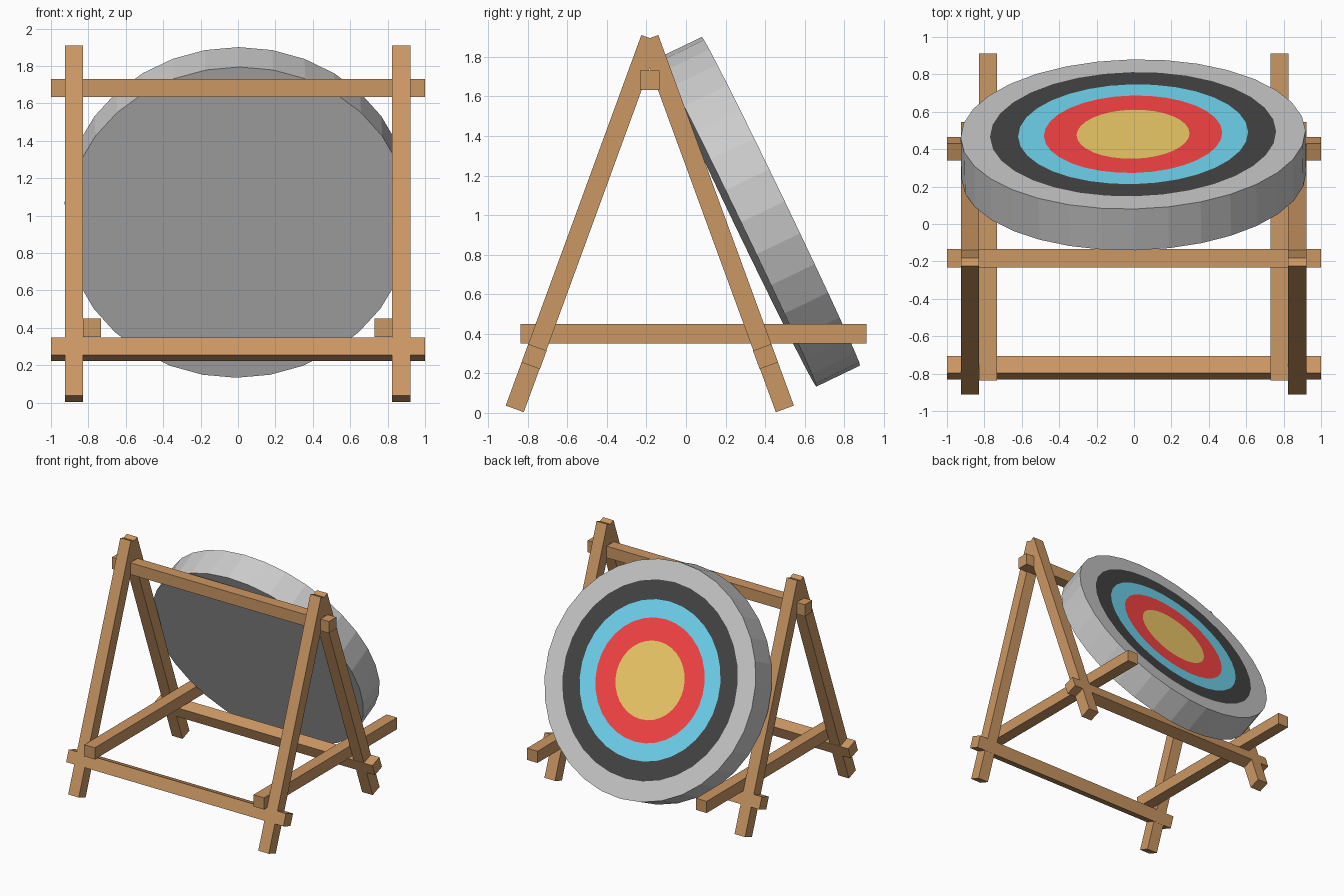
import bpy, bmesh
from math import sin, cos, pi, radians
from mathutils import Matrix

if "Cube" in bpy.data.objects:
    bpy.data.objects.remove(bpy.data.objects["Cube"])


def material(name, rgb):
    m = bpy.data.materials.new(name)
    m.diffuse_color = (*rgb, 1)
    m.use_nodes = True
    m.node_tree.nodes["Principled BSDF"].inputs["Base Color"].default_value = m.diffuse_color
    return m


WOOD = material("wood", (0.60, 0.31, 0.125))
RING_MATS = [material("gold_paint", (0.91, 0.63, 0.15)),
             material("red_paint", (1.0, 0.06, 0.06)),
             material("blue_paint", (0.17, 0.70, 0.92)),
             material("black_paint", (0.06, 0.06, 0.06))]


def beam(name, size, loc, tilt=0.0):
    bm = bmesh.new()
    bmesh.ops.create_cube(bm, size=1, matrix=Matrix.Diagonal((*size, 1)))
    me = bpy.data.meshes.new(name)
    bm.to_mesh(me)
    bm.free()
    me.materials.append(WOOD)
    ob = bpy.data.objects.new(name, me)
    ob.location = loc
    ob.rotation_euler.x = tilt
    bpy.context.collection.objects.link(ob)
    return ob


T = 0.097              # beam thickness
APEX_Y = -0.183        # symmetry line of the A-frames
TILT = radians(20.1)

# A-frame legs and side stretchers
for x, side in ((-0.877, "left"), (0.873, "right")):
    for s, end in ((-1, "front"), (1, "rear")):
        beam(f"{end}_leg_{side}", (T, T, 1.995),
             (x, APEX_Y + s * 0.340, 0.957), s * TILT)
    beam(f"side_stretcher_{side}", (T, 1.75, T),
         (x * 0.89, 0.037, 0.40))

# Cross bars, the lower ones lying flush with the legs
beam("top_bar", (2, T, T), (0, APEX_Y, 1.682))
for s, end in ((-1, "front"), (1, "rear")):
    beam(f"{end}_lower_bar", (2, T + 0.002, T + 0.002),
         (0, APEX_Y + s * 0.585, 0.285), s * TILT)

# Target disc: painted rings on the +y face, grey rim and back
N, THICK = 32, 0.245
bm = bmesh.new()


def ring(r, y):
    return [bm.verts.new((r * sin(2 * pi * i / N), y, r * cos(2 * pi * i / N)))
            for i in range(N)]


rings = [ring(r, 0) for r in (0.302, 0.477, 0.615, 0.765, 0.922)]
rings.append(ring(0.922, -THICK))
bm.faces.new(rings[0]).material_index = 1
for k in range(5):
    a, b = rings[k], rings[k + 1]
    for i in range(N):
        j = (i + 1) % N
        f = bm.faces.new((a[i], a[j], b[j], b[i]))
        f.material_index = k + 2 if k < 3 else 0
bm.faces.new(rings[5])
bmesh.ops.recalc_face_normals(bm, faces=bm.faces)
me = bpy.data.meshes.new("target_disc")
bm.to_mesh(me)
bm.free()
me.materials.append(None)
for m in RING_MATS:
    me.materials.append(m)
disc = bpy.data.objects.new("target_disc", me)
disc.matrix_world = (Matrix.Translation((-0.005, 0.48, 1.07))
                     @ Matrix.Rotation(radians(1.2), 4, 'Z')
                     @ Matrix.Rotation(radians(25.7), 4, 'X'))
bpy.context.collection.objects.link(disc)
